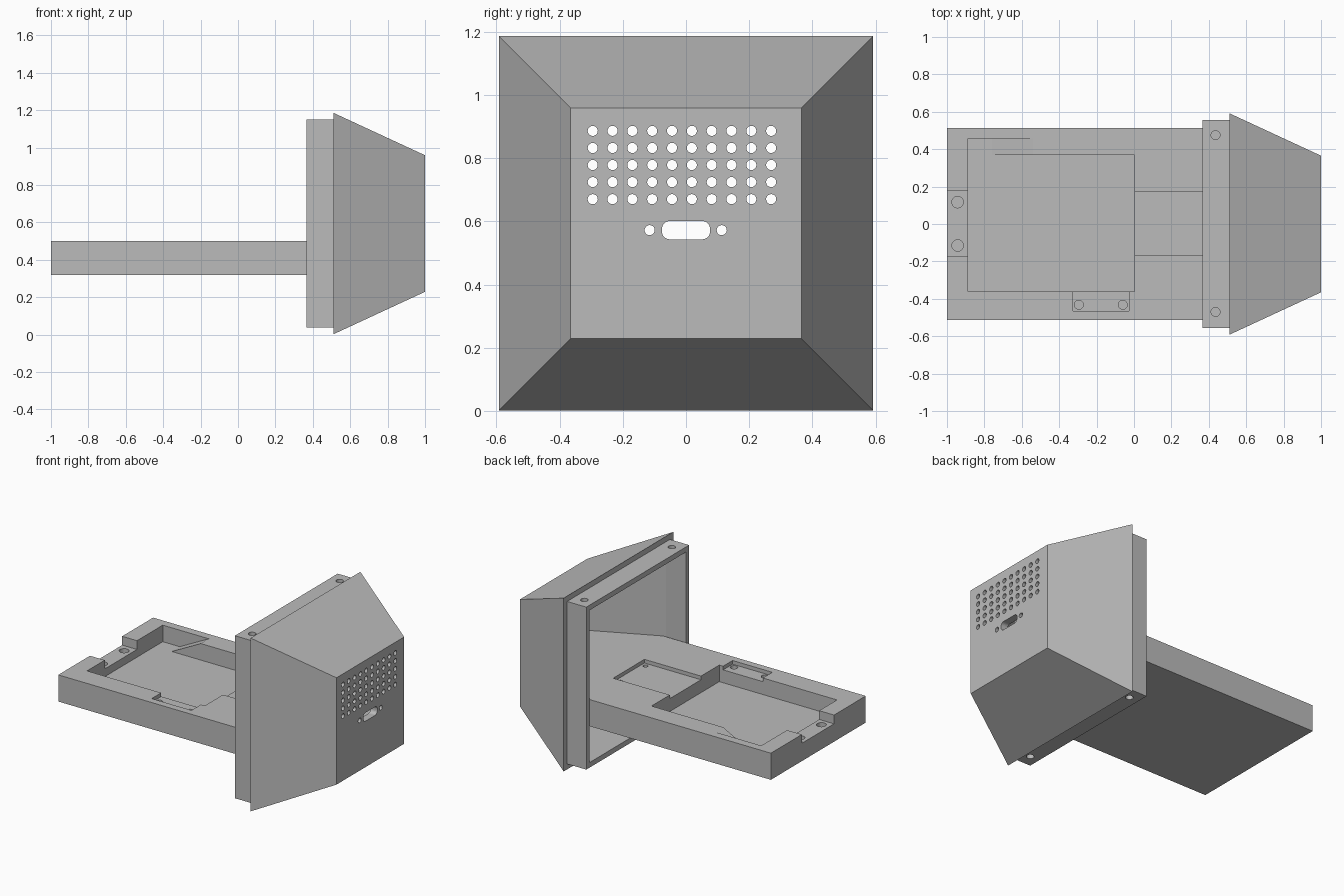
import bpy, bmesh, math

if "Cube" in bpy.data.objects:
    bpy.data.objects.remove(bpy.data.objects["Cube"], do_unlink=True)

grey = bpy.data.materials.new("plain grey")
grey.use_nodes = True
grey.diffuse_color = (0.5, 0.5, 0.5, 1)
grey.node_tree.nodes["Principled BSDF"].inputs["Base Color"].default_value = (0.5, 0.5, 0.5, 1)


def finish(name, bm):
    bmesh.ops.recalc_face_normals(bm, faces=bm.faces)
    mesh = bpy.data.meshes.new(name)
    bm.to_mesh(mesh)
    bm.free()
    mesh.materials.append(grey)
    obj = bpy.data.objects.new(name, mesh)
    bpy.context.collection.objects.link(obj)
    return obj


def add_prism(bm, outline, axis, lo, hi):
    """Extrude a 2D outline along an axis."""
    place = {"x": lambda u, v, w: (w, u, v),
             "y": lambda u, v, w: (u, w, v),
             "z": lambda u, v, w: (u, v, w)}[axis]
    ends = [[bm.verts.new(place(u, v, w)) for u, v in outline] for w in (lo, hi)]
    n = len(outline)
    for end in ends:
        bm.faces.new(end)
    for i in range(n):
        j = (i + 1) % n
        bm.faces.new((ends[0][i], ends[0][j], ends[1][j], ends[1][i]))


def rect(u0, u1, v0, v1):
    return [(u0, v0), (u1, v0), (u1, v1), (u0, v1)]


def circle(u, v, r, n=20):
    return [(u + r * math.cos(math.tau * i / n), v + r * math.sin(math.tau * i / n))
            for i in range(n)]


def rounded(u, v, half_u, half_v, r):
    pts = []
    for k, (su, sv) in enumerate(((1, 1), (-1, 1), (-1, -1), (1, -1))):
        for i in range(6):
            a = math.pi / 2 * (k + i / 5)
            pts.append((u + su * (half_u - r) + r * math.cos(a),
                        v + sv * (half_v - r) + r * math.sin(a)))
    return pts


def cut(obj, *prisms):
    """Subtract separate prisms from the object and bake the result."""
    bm = bmesh.new()
    for p in prisms:
        add_prism(bm, *p)
    cutter = finish("cutter", bm)
    cutter.hide_render = True
    mod = obj.modifiers.new("cut", "BOOLEAN")
    mod.operation = "DIFFERENCE"
    mod.solver = "EXACT"
    mod.object = cutter
    graph = bpy.context.evaluated_depsgraph_get()
    baked = bpy.data.meshes.new_from_object(obj.evaluated_get(graph))
    obj.modifiers.clear()
    obj.data = baked
    bpy.data.objects.remove(cutter, do_unlink=True)


# Hollow hood: square rings from the inner front, out the back, round to the outer front
MID = 0.594
rings = [(0.95, 0.317), (0.515, 0.52), (0.365, 0.52), (0.365, 0.555),
         (0.51, 0.555), (0.51, 0.592), (1.0, 0.365)]
bm = bmesh.new()
loops = [[bm.verts.new((x, sy * h, MID + sz * h))
          for sy, sz in ((-1, -1), (1, -1), (1, 1), (-1, 1))] for x, h in rings]
for a, b in zip(loops, loops[1:]):
    for i in range(4):
        j = (i + 1) % 4
        bm.faces.new((a[i], a[j], b[j], b[i]))
bm.faces.new(loops[0])
bm.faces.new(loops[-1])
hood = finish("hood", bm)

# Vent grid, connector slot and its screw holes
vents = [(circle(-0.295 + 0.0627 * c, 0.67 + 0.054 * r, 0.016), "x", 0.9, 1.1)
         for c in range(10) for r in range(5)]
port = [(rounded(0, 0.572, 0.076, 0.029, 0.024), "x", 0.9, 1.1)]
port += [(circle(y, 0.572, 0.016), "x", 0.9, 1.1) for y in (-0.115, 0.113)]
cut(hood, *vents, *port)

# Screw holes in the collar, top and bottom
cut(hood, *[(circle(0.436, y, 0.024), "z", z - 0.06, z + 0.06)
            for y in (-0.47, 0.475) for z in (MID - 0.54, MID + 0.54)])

# Tray running into the hood and following its tapered walls
TOP, FLOOR, OVER = 0.5, 0.387, 0.6
bm = bmesh.new()
add_prism(bm, [(-1, -0.512), (0.53, -0.512), (0.96, -0.314),
               (0.96, 0.314), (0.53, 0.512), (-1, 0.512)], "z", 0.318, TOP)
tray = finish("tray", bm)

# Main pocket and the cable ramp beside it
cut(tray, (rect(-0.888, 0.002, -0.362, 0.37), "z", FLOOR, OVER))
cut(tray, ([(-0.888, FLOOR), (-0.76, FLOOR), (-0.54, TOP), (-0.345, OVER), (-0.888, OVER)],
           "y", 0.3, 0.456))

# End notch, side shelf and rear shelf
cut(tray, (rect(-1.1, -0.85, -0.17, 0.178), "z", 0.44, OVER),
    (rect(-0.327, -0.027, -0.464, -0.34), "z", 0.475, OVER),
    (rect(-0.01, 0.43, -0.165, 0.172), "z", 0.475, OVER))

# Blind screw holes in the shelves
holes = [(-0.943, -0.115, 0.031), (-0.943, 0.117, 0.031),
         (-0.295, -0.432, 0.024), (-0.06, -0.432, 0.024),
         (0.4, -0.135, 0.016), (0.4, 0.14, 0.016)]
cut(tray, *[(circle(x, y, r), "z", 0.36, OVER) for x, y, r in holes])
